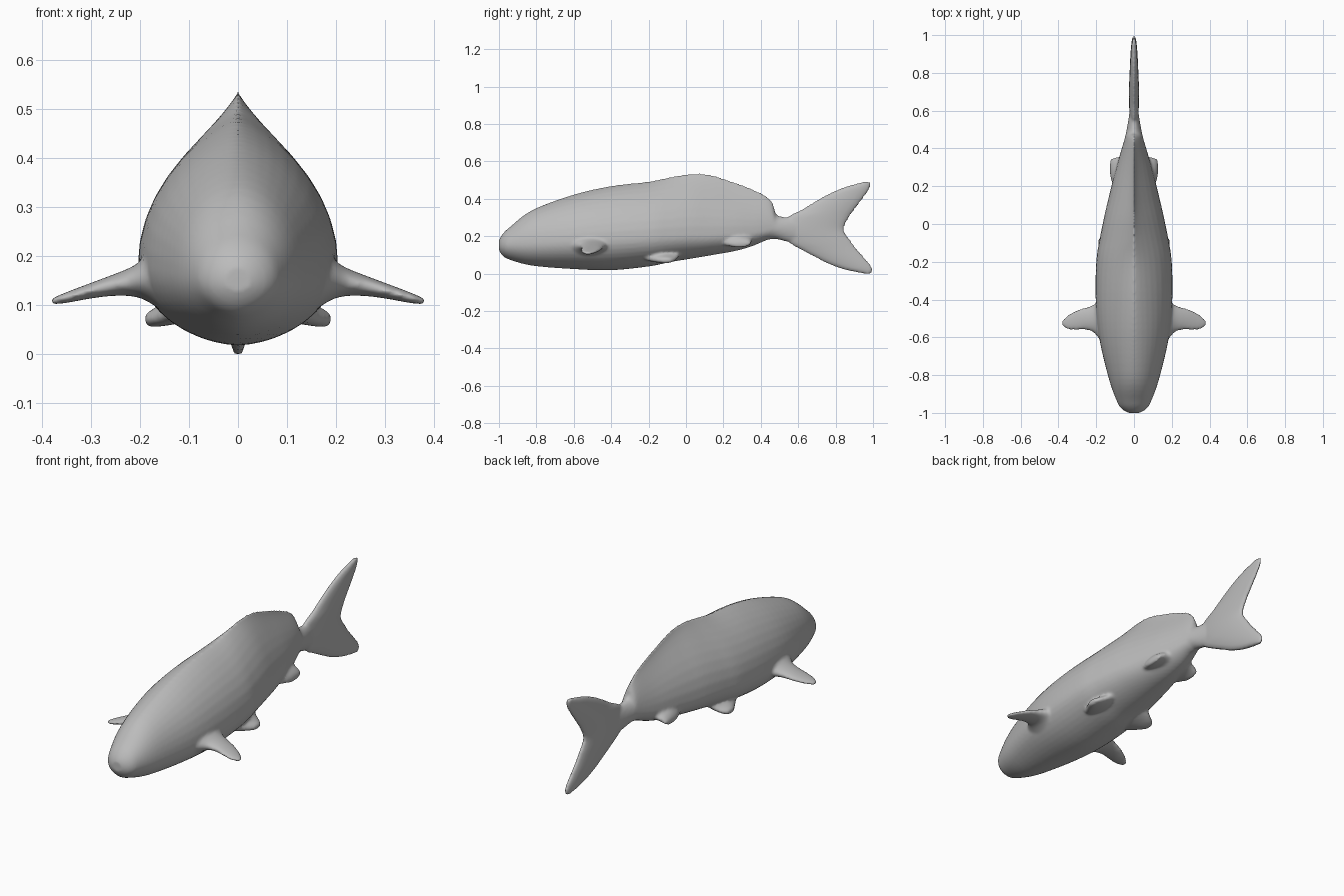
import bpy, bmesh, math
from mathutils import Vector

if "Cube" in bpy.data.objects:
    bpy.data.objects.remove(bpy.data.objects["Cube"])


def smooth_path(rows, steps=5):
    """Catmull-Rom interpolation of station rows."""
    rows = [Vector(r) for r in rows]
    out = []
    for i in range(len(rows) - 1):
        a, b = rows[max(i - 1, 0)], rows[i]
        c, d = rows[i + 1], rows[min(i + 2, len(rows) - 1)]
        for s in range(steps):
            t = s / steps
            out.append(0.5 * (2 * b + (c - a) * t + (2 * a - 5 * b + 4 * c - d) * t * t
                              + (3 * b - a - 3 * c + d) * t ** 3))
    return out + [rows[-1]]


def loft(bm, rings):
    """Skin closed rings and cap both ends."""
    vs = [[bm.verts.new(p) for p in r] for r in rings]
    n = len(vs[0])
    faces = [bm.faces.new(vs[0]), bm.faces.new(vs[-1][::-1])]
    for r, q in zip(vs, vs[1:]):
        for i in range(n):
            j = (i + 1) % n
            faces.append(bm.faces.new((r[j], r[i], q[i], q[j])))
    bmesh.ops.recalc_face_normals(bm, faces=faces)


bm = bmesh.new()
N = 40
angles = [2 * math.pi * i / N for i in range(N)]

# Body stations: y, bottom z, top z, half width, height of widest point, back sharpness
body = [
    (-1.0, .125, .18, .03, .15, .5), (-.98, .095, .212, .064, .15, .5),
    (-.94, .073, .25, .09, .155, .5), (-.82, .042, .34, .133, .16, .55),
    (-.6, .024, .422, .185, .17, .65), (-.4, .018, .468, .203, .18, .75),
    (-.2, .038, .492, .2, .19, .85), (-.08, .062, .517, .182, .195, 1),
    (.03, .08, .535, .16, .2, 1.2), (.13, .097, .53, .137, .2, 1.4),
    (.26, .12, .49, .105, .21, 1.5), (.35, .145, .455, .08, .215, 1.4),
    (.43, .178, .415, .056, .23, 1.2), (.465, .184, .375, .046, .24, 1),
    (.485, .184, .315, .042, .24, .7), (.55, .168, .3, .03, .235, .5),
    (.62, .16, .3, .02, .23, .5)]
rings = []
for y, lo, hi, w, zc, p in smooth_path(body):
    ring = []
    for a in angles:
        s, c = math.sin(a), math.cos(a)
        up = s > 0
        x = math.copysign(w * abs(c) ** (2 * p if up else 1.15), c)
        ring.append((x, y, zc + s * ((hi - zc) if up else (zc - lo))))
    rings.append(ring)
loft(bm, rings)

# Tail fin stations: z, leading y, trailing y, half thickness
tail = [
    (.0, .95, .99, .009), (.02, .85, 1.0, .015), (.05, .765, .985, .019),
    (.09, .685, .95, .022), (.13, .61, .915, .024), (.17, .545, .885, .026),
    (.235, .5, .845, .027), (.3, .54, .872, .026), (.34, .615, .9, .024),
    (.38, .68, .93, .022), (.42, .75, .96, .019), (.46, .84, .984, .015),
    (.49, .945, .986, .009)]
rings = []
for z, y0, y1, h in smooth_path(tail):
    rings.append([(h * math.sin(a), (y0 + y1) / 2 + (y1 - y0) / 2 * math.cos(a), z)
                  for a in angles])
loft(bm, rings)

# Paired side fins, stations: x, y, z, half chord, half thickness
pectoral = [(.15, -.51, .15, .14, .065), (.19, -.505, .152, .095, .042),
            (.22, -.5, .147, .07, .029), (.26, -.502, .139, .058, .021),
            (.3, -.508, .129, .053, .016), (.35, -.52, .115, .038, .011),
            (.383, -.525, .106, .014, .006)]
pelvic = [(.07, -.17, .13, .15, .06), (.12, -.145, .1, .11, .038),
          (.15, -.125, .082, .075, .025), (.175, -.11, .073, .045, .018),
          (.19, -.105, .07, .02, .012)]
anal = [(.03, .23, .19, .14, .05), (.08, .255, .18, .1, .035),
        (.11, .275, .168, .075, .026), (.127, .3, .155, .04, .016)]
for fin in (pectoral, pelvic, anal):
    for side in (-1, 1):
        loft(bm, [[(side * x, y + c * math.cos(a), z + t * math.sin(a)) for a in angles]
                  for x, y, z, c, t in smooth_path(fin, 4)])

mesh = bpy.data.meshes.new("fish")
bm.to_mesh(mesh)
bm.free()
fish = bpy.data.objects.new("fish", mesh)
bpy.context.collection.objects.link(fish)
grey = bpy.data.materials.new("plain grey")
grey.diffuse_color = (.5, .5, .5, 1)
grey.use_nodes = True
grey.node_tree.nodes["Principled BSDF"].inputs["Base Color"].default_value = grey.diffuse_color
mesh.materials.append(grey)

# Fuse the parts into one skin with soft fin roots
remesh = fish.modifiers.new("fuse", 'REMESH')
remesh.mode = 'VOXEL'
remesh.voxel_size = .008
remesh.use_smooth_shade = True
soften = fish.modifiers.new("soften", 'SMOOTH')
soften.factor = .5
soften.iterations = 5
